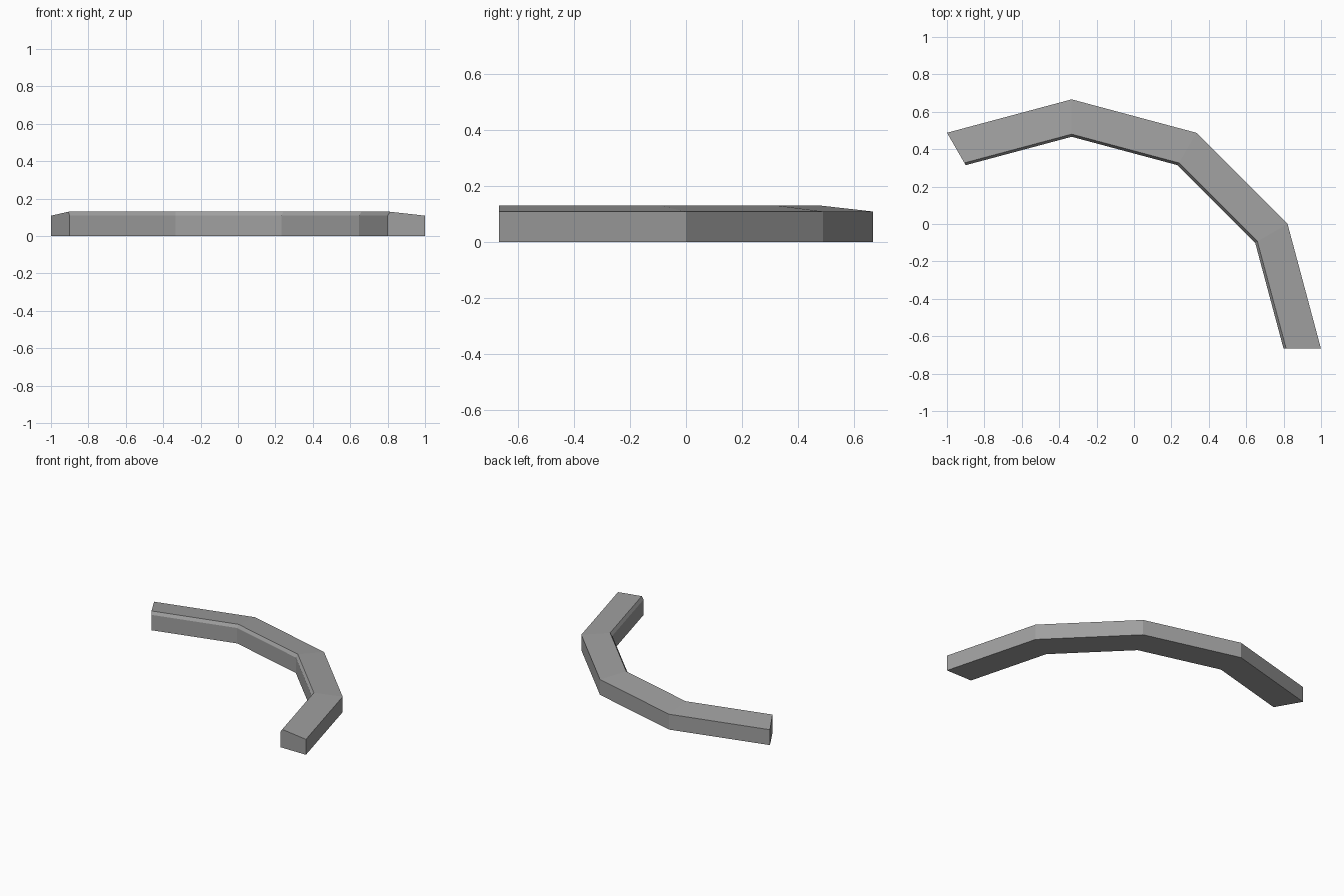
import bpy, bmesh
from math import sin, cos, pi

if "Cube" in bpy.data.objects:
    bpy.data.objects.remove(bpy.data.objects["Cube"], do_unlink=True)

grey = bpy.data.materials.new("plain_grey")
grey.use_nodes = True
colour = (0.35, 0.35, 0.35, 1)
grey.diffuse_color = colour
grey.node_tree.nodes["Principled BSDF"].inputs["Base Color"].default_value = colour

# Cross-section of the kerb: (radius, height), with a chamfered inner edge
profile = [(1.333, 0), (1.333, 0.109), (1.147, 0.13), (1.133, 0.109), (1.133, 0)]
centre_x, centre_y = -1 / 3, -2 / 3

# Sweep the section through four facets of a twelve-sided ring
bm = bmesh.new()
rings = []
for step in range(5):
    a = step * pi / 6
    rings.append([bm.verts.new((centre_x + r * cos(a), centre_y + r * sin(a), z))
                  for r, z in profile])
n = len(profile)
for first, second in zip(rings, rings[1:]):
    for i in range(n):
        j = (i + 1) % n
        bm.faces.new((first[i], second[i], second[j], first[j]))

# End caps
bm.faces.new(rings[0])
bm.faces.new(rings[-1][::-1])
bmesh.ops.recalc_face_normals(bm, faces=bm.faces)

mesh = bpy.data.meshes.new("curved_kerb")
bm.to_mesh(mesh)
bm.free()
mesh.materials.append(grey)
kerb = bpy.data.objects.new("curved_kerb", mesh)
bpy.context.collection.objects.link(kerb)
